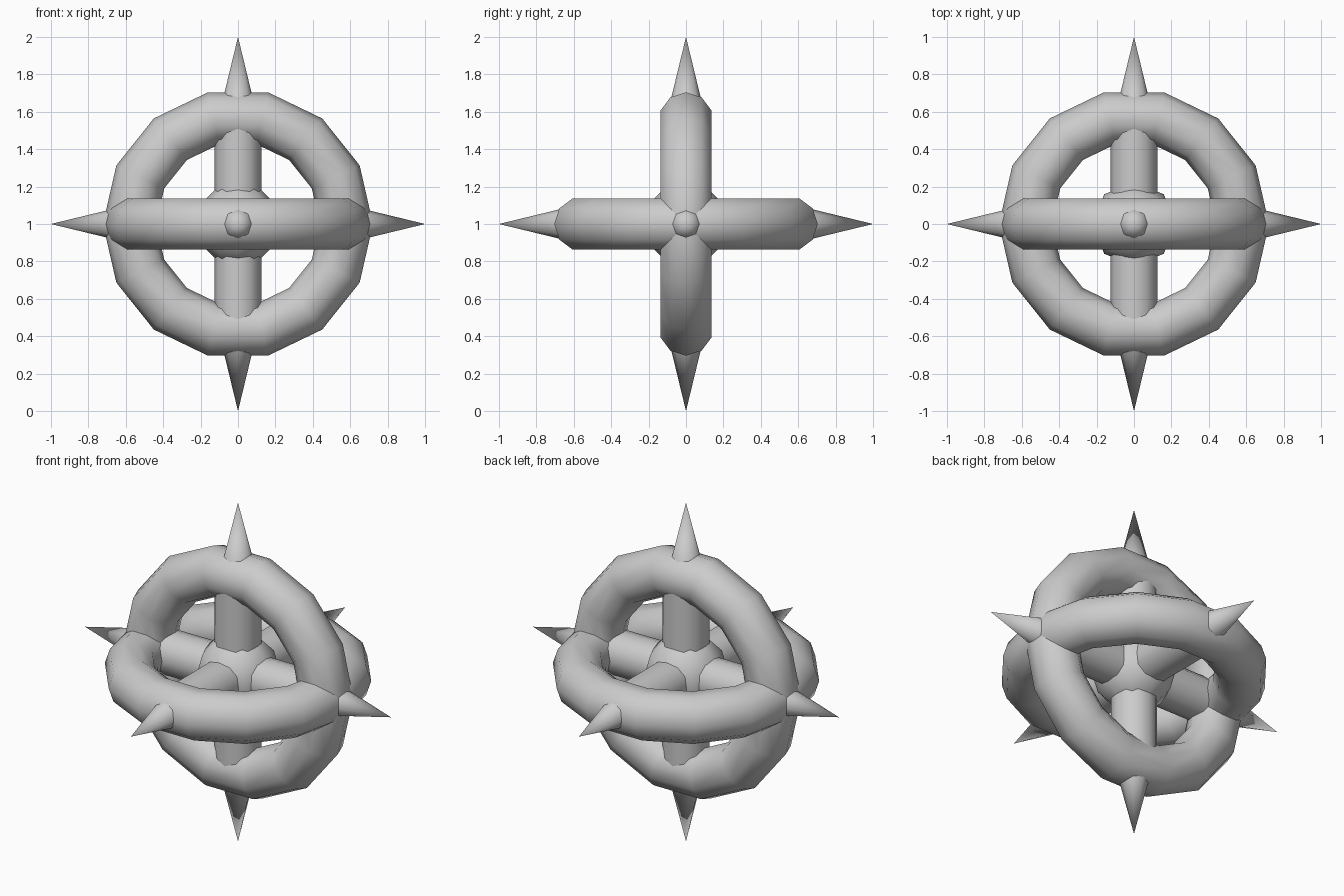
import bpy
from math import pi
from mathutils import Vector

cube = bpy.data.objects.get("Cube")
if cube:
    bpy.data.objects.remove(cube, do_unlink=True)

CENTRE = Vector((0, 0, 1))
AXES = {"left": Vector((1, 0, 0)), "right": Vector((-1, 0, 0)),
        "back": Vector((0, 1, 0)), "front": Vector((0, -1, 0)),
        "top": Vector((0, 0, 1)), "bottom": Vector((0, 0, -1))}

grey = bpy.data.materials.new("light grey")
grey.use_nodes = True
colour = (0.6, 0.6, 0.6, 1)
grey.diffuse_color = colour
grey.node_tree.nodes["Principled BSDF"].inputs["Base Color"].default_value = colour


def finish(name, angle=pi):
    """Name, colour and smooth the part just added."""
    ob = bpy.context.object
    ob.name = name
    ob.data.materials.append(grey)
    bpy.ops.object.shade_smooth_by_angle(angle=angle)


def facing(direction):
    return direction.to_track_quat('Z', 'Y').to_euler()


# Two crossing rings, one lying flat and one upright
for name, tilt in (("flat_ring", 0), ("upright_ring", pi / 2)):
    bpy.ops.mesh.primitive_torus_add(
        major_segments=14, minor_segments=10, major_radius=0.58,
        minor_radius=0.142, location=CENTRE, rotation=(tilt, 0, 0))
    finish(name)

# Low-poly hub
bpy.ops.mesh.primitive_uv_sphere_add(segments=8, ring_count=6, radius=0.225,
                                     location=CENTRE)
finish("hub")

# Spokes through the hub, ending inside the rings
for side in ("left", "back", "top"):
    bpy.ops.mesh.primitive_cylinder_add(
        vertices=12, radius=0.125, depth=1.1, location=CENTRE,
        rotation=facing(AXES[side]))
    finish("spoke_" + side, pi / 4)

# Spikes rooted in the rings
for side, axis in AXES.items():
    bpy.ops.mesh.primitive_cone_add(
        vertices=8, radius1=0.097, radius2=0, depth=0.4,
        location=CENTRE + axis * 0.8, rotation=facing(axis))
    finish("spike_" + side, pi / 3)
